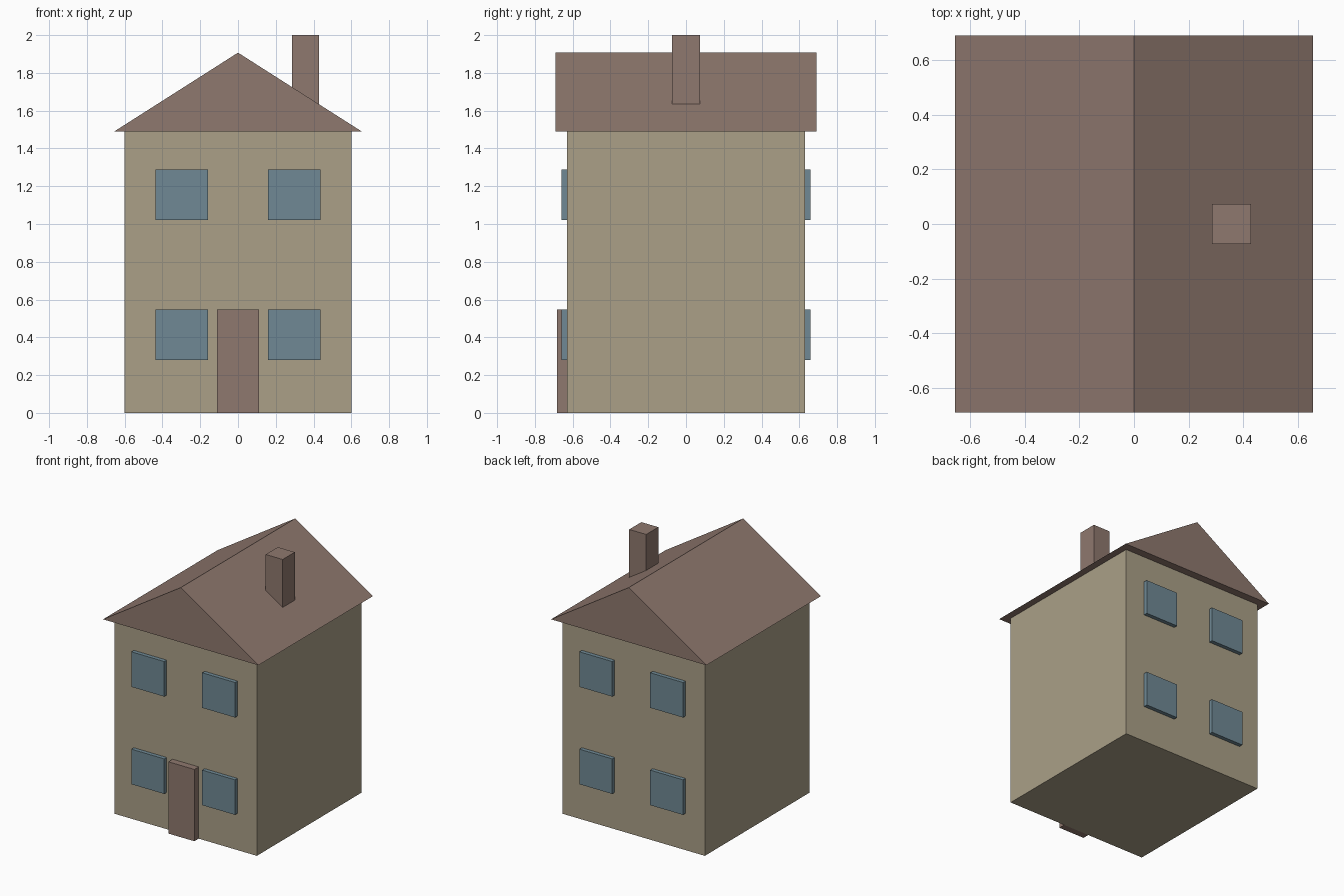
import bpy
import bmesh

cube = bpy.data.objects.get("Cube")
if cube:
    bpy.data.objects.remove(cube, do_unlink=True)


def make_material(name, rgb):
    mat = bpy.data.materials.new(name)
    mat.use_nodes = True
    color = (*rgb, 1.0)
    mat.diffuse_color = color
    bsdf = next(n for n in mat.node_tree.nodes if n.type == 'BSDF_PRINCIPLED')
    bsdf.inputs["Base Color"].default_value = color
    return mat


def extrude_profile(name, points, y0, y1, mat):
    """Solid from an x-z outline stretched between two y values."""
    bm = bmesh.new()
    face = bm.faces.new([bm.verts.new((x, y0, z)) for x, z in points])
    result = bmesh.ops.extrude_face_region(bm, geom=[face], use_keep_orig=True)
    for v in result["geom"]:
        if isinstance(v, bmesh.types.BMVert):
            v.co.y = y1
    bmesh.ops.recalc_face_normals(bm, faces=bm.faces)
    mesh = bpy.data.meshes.new(name)
    bm.to_mesh(mesh)
    bm.free()
    mesh.materials.append(mat)
    obj = bpy.data.objects.new(name, mesh)
    bpy.context.collection.objects.link(obj)
    return obj


def box(name, x, y, z, mat):
    outline = [(x[0], z[0]), (x[1], z[0]), (x[1], z[1]), (x[0], z[1])]
    return extrude_profile(name, outline, y[0], y[1], mat)


brown = make_material("warm brown", (0.275, 0.19, 0.158))
beige = make_material("wall beige", (0.405, 0.35, 0.245))
blue = make_material("window blue", (0.16, 0.25, 0.298))

HALF_DEPTH = 0.63
EAVES = 1.49

# House body and gabled roof
box("walls", (-0.6, 0.6), (-HALF_DEPTH, HALF_DEPTH), (0, EAVES), beige)
extrude_profile("roof", [(-0.655, EAVES), (0.655, EAVES), (0, 1.907)],
                -0.69, 0.69, brown)

# Chimney rising out of the left slope
box("chimney", (0.285, 0.428), (-0.073, 0.073), (1.6, 2.0), brown)

# Front door slab
box("door", (-0.11, 0.11), (-0.682, -HALF_DEPTH), (0, 0.547), brown)

# Window panels, two per floor on the front and back
for wall, sy in (("front", -1), ("back", 1)):
    for floor, base in (("lower", 0.28), ("upper", 1.022)):
        for side, sx in (("left", 1), ("right", -1)):
            box(f"{wall}_{floor}_{side}_window",
                sorted((sx * 0.16, sx * 0.437)),
                sorted((sy * HALF_DEPTH, sy * 0.66)),
                (base, base + 0.267), blue)
